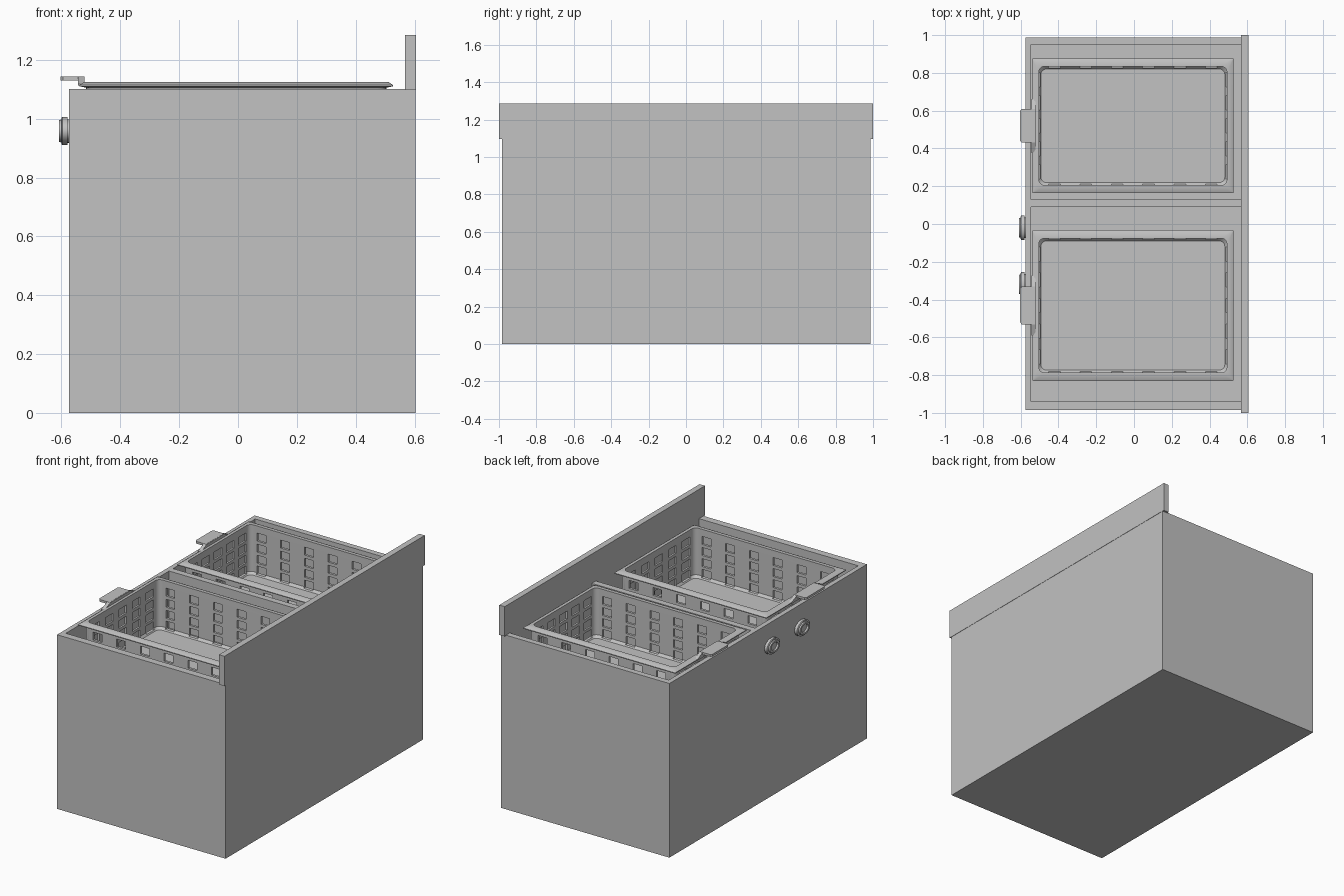
import bpy, bmesh, math
from mathutils import Vector

if "Cube" in bpy.data.objects:
    bpy.data.objects.remove(bpy.data.objects["Cube"])

steel = bpy.data.materials.new("brushed_steel_grey")
GREY = (0.54, 0.54, 0.54, 1)
steel.diffuse_color = GREY
steel.use_nodes = True
steel.node_tree.nodes["Principled BSDF"].inputs["Base Color"].default_value = GREY


def make(name, bm):
    bmesh.ops.recalc_face_normals(bm, faces=bm.faces)
    me = bpy.data.meshes.new(name)
    bm.to_mesh(me)
    bm.free()
    me.materials.append(steel)
    ob = bpy.data.objects.new(name, me)
    bpy.context.collection.objects.link(ob)
    return ob


def add_box(bm, lo, hi):
    lo, hi = Vector(lo), Vector(hi)
    vs = bmesh.ops.create_cube(bm, size=1)["verts"]
    for v in vs:
        v.co = (lo + hi) / 2 + v.co * (hi - lo)


def boxes(name, pairs):
    bm = bmesh.new()
    for lo, hi in pairs:
        add_box(bm, lo, hi)
    return make(name, bm)


def loft(name, rings):
    """Bridge matching rings of points and cap both ends."""
    bm = bmesh.new()
    loops = [[bm.verts.new(p) for p in r] for r in rings]
    n = len(loops[0])
    for a, b in zip(loops, loops[1:]):
        for i in range(n):
            j = (i + 1) % n
            bm.faces.new((a[i], a[j], b[j], b[i]))
    bm.faces.new(loops[0])
    bm.faces.new(loops[-1])
    return make(name, bm)


def select_only(ob):
    bpy.ops.object.select_all(action='DESELECT')
    ob.select_set(True)
    bpy.context.view_layer.objects.active = ob


def cut(ob, cutter):
    cutter.hide_render = True
    mod = ob.modifiers.new("cut", 'BOOLEAN')
    mod.operation = 'DIFFERENCE'
    mod.solver = 'EXACT'
    mod.object = cutter
    select_only(ob)
    bpy.ops.object.modifier_apply(modifier=mod.name)
    bpy.data.objects.remove(cutter)


def smooth(ob):
    select_only(ob)
    bpy.ops.object.shade_smooth_by_angle(angle=math.radians(35))


def rounded_ring(x0, x1, y0, y1, z, r, seg=5):
    pts = []
    corners = [(x1 - r, y1 - r), (x0 + r, y1 - r), (x0 + r, y0 + r), (x1 - r, y0 + r)]
    for k, (cx, cy) in enumerate(corners):
        for i in range(seg + 1):
            a = (k + i / seg) * math.pi / 2
            pts.append((cx + r * math.cos(a), cy + r * math.sin(a), z))
    return pts


# Cabinet with two open wells
TOP = 1.1
body = boxes("cabinet", [((-0.575, -0.985, 0), (0.603, 0.987, TOP))])
cut(body, boxes("well_cutter", [((-0.545, y0, 0.74), (0.567, y1, 1.3))
                                for y0, y1 in ((-0.94, 0.09), (0.13, 0.95))]))

# Raised panel along one long edge
boxes("splash_panel", [((0.567, -1, TOP - 0.003), (0.605, 1, 1.285))])

# Basket wall section: inset from the rim, height, corner radius
SECTION = [(0.03, 0.8, 0.03), (0.022, 0.815, 0.03), (0.022, 1.105, 0.03),
           (0, 1.11, 0.004), (0, 1.115, 0.004), (0.015, 1.125, 0.02),
           (0.034, 1.125, 0.03), (0.034, 0.83, 0.03), (0.045, 0.815, 0.03)]
ROWS = [1.055, 0.985, 0.915, 0.847]
X0, X1 = -0.538, 0.526
XC = (X0 + X1) / 2


def make_basket(label, y0, y1):
    length, yc = y1 - y0, (y0 + y1) / 2
    basket = loft(label + "_basket",
                  [rounded_ring(X0 + t, X1 - t, y0 + t * 1.25, y1 - t * 1.25, z, r)
                   for t, z, r in SECTION])
    # Perforations through the facing walls, one direction at a time
    h = 0.025
    cols_x = [XC + (i - 2.5) * 0.166 for i in range(6)]
    cols_y = [yc + (i - 2) * 0.17 * length for i in range(5)]
    cut(basket, boxes("long_holes", [((x - 0.031, y0 - 0.1, z - h), (x + 0.031, y1 + 0.1, z + h))
                                     for x in cols_x for z in ROWS]))
    cut(basket, boxes("side_holes", [((X0 - 0.1, y - 0.038, z - h), (X1 + 0.1, y + 0.038, z + h))
                                     for y in cols_y for z in ROWS]))
    smooth(basket)

    # Grip plate with a flared foot on the rim
    w, f = 0.125 * length, 0.2 * length
    outline = [(-0.525, -w), (-0.525, w), (-0.595, w), (-0.604, w - 0.012),
               (-0.604, 0.012 - w), (-0.595, -w)]
    loft(label + "_grip", [[(x, yc + y, z) for x, y in outline] for z in (1.13, 1.144)])
    foot = [(-f, 1.112), (f, 1.112), (f, 1.118), (w, 1.143), (-w, 1.143), (-f, 1.118)]
    loft(label + "_grip_foot", [[(x, yc + y, z) for y, z in foot] for x in (-0.543, -0.521)])


make_basket("front", -0.83, -0.033)
make_basket("rear", 0.163, 0.877)

# Control knobs: stepped discs with a recessed centre
KNOB = [(-0.57, 0.04), (-0.58, 0.04), (-0.58, 0.048), (-0.597, 0.048), (-0.6, 0.044),
        (-0.6, 0.039), (-0.608, 0.037), (-0.608, 0.026), (-0.598, 0.024)]
for label, y in (("front", -0.32), ("rear", -0.02)):
    rings = [[(x, y + 1.36 * r * math.cos(a), 0.958 + r * math.sin(a))
              for a in (i * math.tau / 32 for i in range(32))] for x, r in KNOB]
    smooth(loft(label + "_knob", rings))
